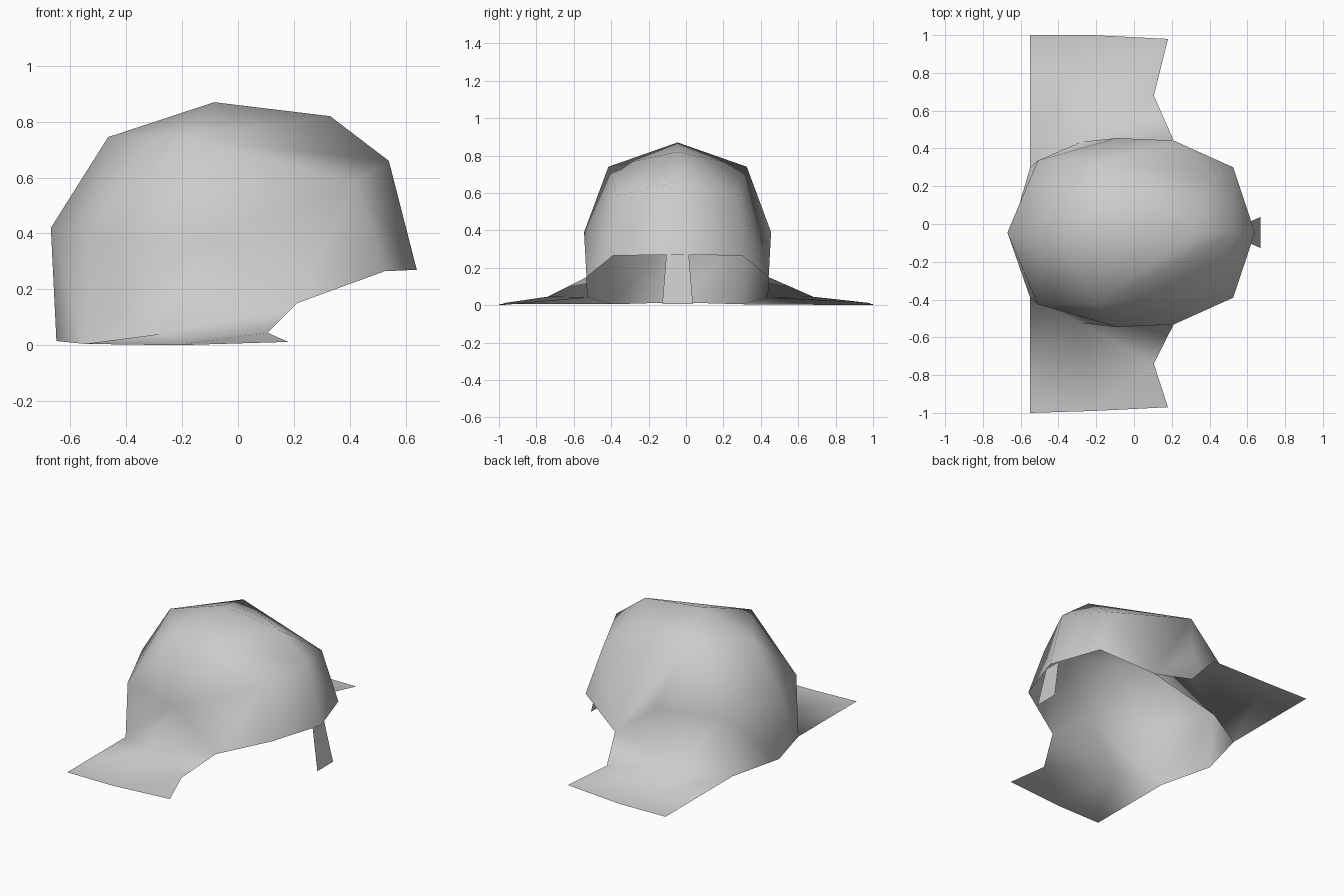
import bpy
import bmesh

if "Cube" in bpy.data.objects:
    bpy.data.objects.remove(bpy.data.objects["Cube"])

grey = bpy.data.materials.new("plain_grey")
grey.diffuse_color = (0.6, 0.6, 0.6, 1)
grey.use_nodes = True
grey.node_tree.nodes["Principled BSDF"].inputs["Base Color"].default_value = grey.diffuse_color

MID = -0.045  # centre line of the dome


def finish(bm, name):
    """Turn a bmesh into a smooth shaded object."""
    bmesh.ops.recalc_face_normals(bm, faces=bm.faces)
    mesh = bpy.data.meshes.new(name)
    bm.to_mesh(mesh)
    bm.free()
    mesh.materials.append(grey)
    for p in mesh.polygons:
        p.use_smooth = True
    obj = bpy.data.objects.new(name, mesh)
    bpy.context.collection.objects.link(obj)
    return obj


# Centre profile, from back rim over the crown to the brow: x, z
profile = {
    "back_rim": (-0.65, 0.015), "back": (-0.67, 0.42), "back_top": (-0.465, 0.745),
    "crown": (-0.085, 0.87), "front_top": (0.33, 0.82), "brow": (0.54, 0.66),
    "front_rim": (0.64, 0.27),
}
# Points repeated on both sides: x, half width, z, centre y
sides = {
    "back_low": (-0.55, 0.345, 0.005, MID), "back_side": (-0.51, 0.38, 0.39, MID),
    "top_side": (-0.19, 0.37, 0.74, MID), "side": (-0.09, 0.50, 0.39, MID),
    "side_low": (-0.28, 0.48, 0.04, MID), "temple": (0.42, 0.32, 0.585, MID),
    "rim_side": (0.21, 0.487, 0.15, MID), "rim_corner": (0.525, 0.345, 0.265, MID),
    "flap_neck": (0.105, 0.71, 0.045, -0.03), "flap_front": (0.18, 0.975, 0.012, 0.005),
    "flap_mid": (-0.22, 0.995, 0.0, 0.005), "flap_back": (-0.55, 1.0, 0.005, 0.0),
}
faces = [
    # dome
    "back_rim back back_side back_low", "back back_top top_side back_side",
    "back_top crown top_side", "crown front_top top_side",
    "front_top brow temple top_side", "brow front_rim rim_corner temple",
    "top_side side back_side", "top_side temple rim_side side",
    "temple rim_corner rim_side", "back_side side side_low back_low",
    "side rim_side side_low",
    # flaring side flap
    "side_low rim_side flap_neck", "back_low side_low flap_mid flap_back",
    "side_low flap_neck flap_front flap_mid",
]

# Hood with side flaps
bm = bmesh.new()
centre = {k: bm.verts.new((x, MID, z)) for k, (x, z) in profile.items()}
for s in (1, -1):
    v = dict(centre)
    v.update({k: bm.verts.new((x, c + s * w, z)) for k, (x, w, z, c) in sides.items()})
    for f in faces:
        loop = [v[n] for n in f.split()]
        bm.faces.new(loop if s > 0 else loop[::-1])
finish(bm, "hood")

# Strap hanging from the front rim
bm = bmesh.new()
bm.faces.new([bm.verts.new(p) for p in (
    (0.62, MID - 0.06, 0.27), (0.67, MID - 0.082, 0.005),
    (0.67, MID + 0.082, 0.005), (0.62, MID + 0.06, 0.27))])
finish(bm, "front_strap")
